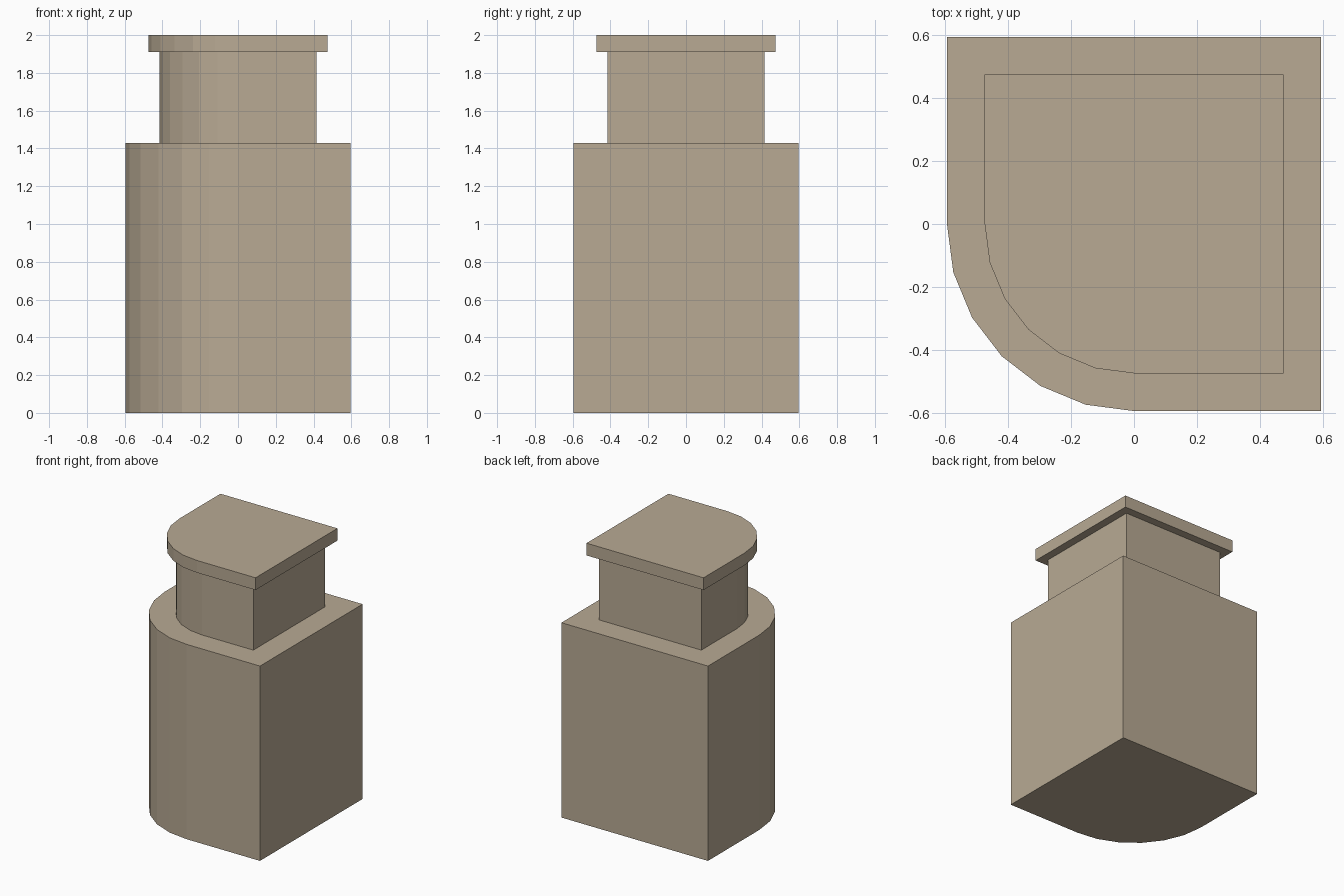
import bpy
import bmesh
import math

cube = bpy.data.objects.get("Cube")
if cube:
    bpy.data.objects.remove(cube, do_unlink=True)

# One colour throughout
tan = bpy.data.materials.new("warm_tan")
tan.use_nodes = True
colour = (0.48, 0.40, 0.295, 1)
tan.diffuse_color = colour
tan.node_tree.nodes["Principled BSDF"].inputs["Base Color"].default_value = colour

SEGMENTS = 6  # facets of the rounded corner


def outline(r):
    """Square of half-width r whose front right corner is a quarter circle."""
    arc = [math.pi + i * math.pi / 2 / SEGMENTS for i in range(SEGMENTS + 1)]
    return [(r * math.cos(a), r * math.sin(a)) for a in arc] + [(r, -r), (r, r), (-r, r)]


def slab(name, r, bottom, top):
    """Extrude the outline between two heights."""
    bm = bmesh.new()
    base = bm.faces.new([bm.verts.new((x, y, bottom)) for x, y in outline(r)])
    ext = bmesh.ops.extrude_face_region(bm, geom=[base], use_keep_orig=True)
    raised = [v for v in ext["geom"] if isinstance(v, bmesh.types.BMVert)]
    bmesh.ops.translate(bm, verts=raised, vec=(0, 0, top - bottom))
    bmesh.ops.recalc_face_normals(bm, faces=bm.faces)
    mesh = bpy.data.meshes.new(name)
    bm.to_mesh(mesh)
    bm.free()
    mesh.materials.append(tan)
    obj = bpy.data.objects.new(name, mesh)
    bpy.context.collection.objects.link(obj)
    return obj


# Body, neck and overhanging cap stacked upwards
slab("body", 0.595, 0, 1.43)
slab("neck", 0.415, 1.43, 1.91)
slab("cap", 0.475, 1.91, 2)
